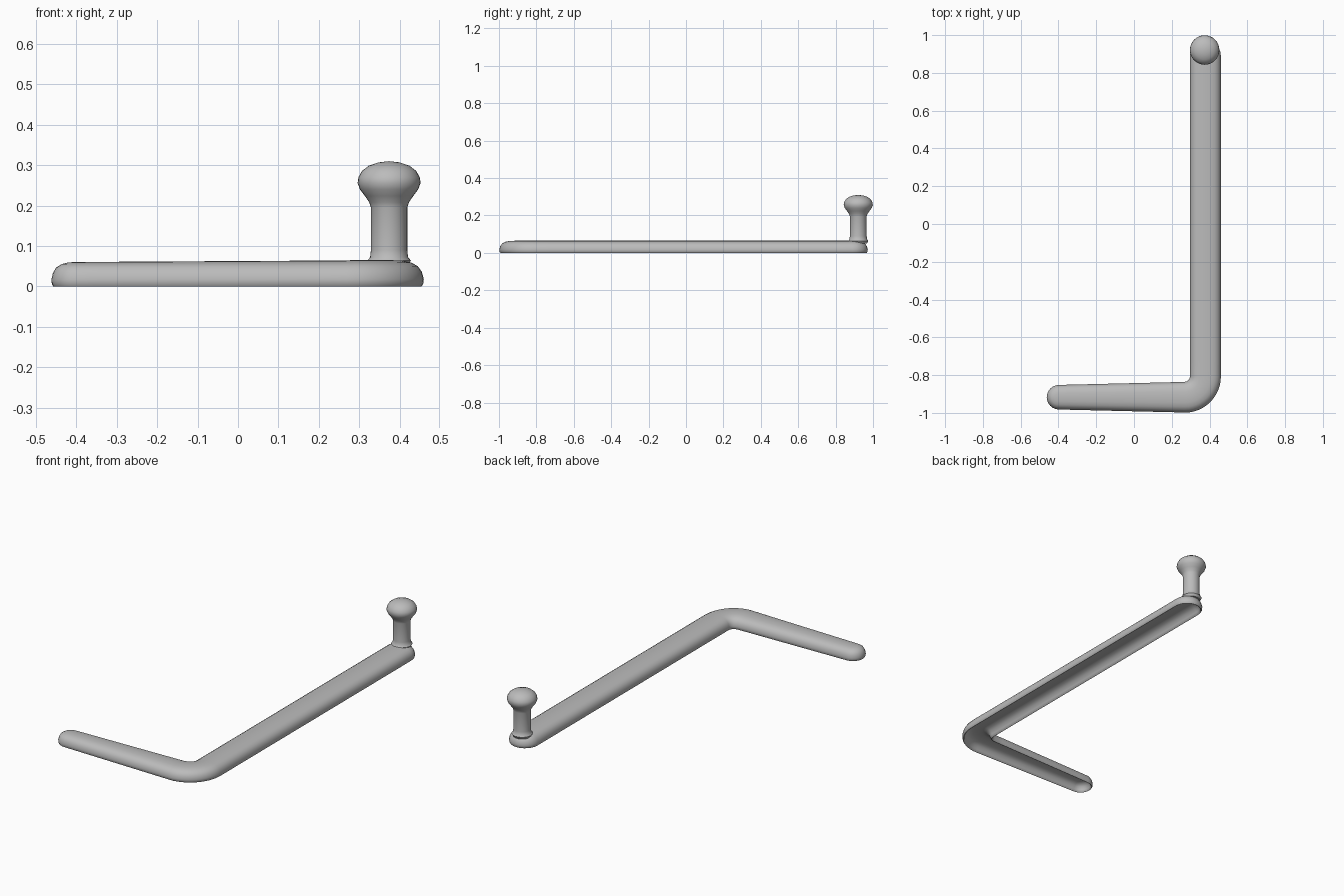
import bpy, bmesh
from math import sin, cos, pi
from mathutils import Vector

cube = bpy.data.objects.get("Cube")
if cube:
    bpy.data.objects.remove(cube, do_unlink=True)

grey = bpy.data.materials.new("plain grey")
grey.use_nodes = True
grey.diffuse_color = (0.5, 0.5, 0.5, 1)
grey.node_tree.nodes["Principled BSDF"].inputs["Base Color"].default_value = (0.5, 0.5, 0.5, 1)


def finish(name, bm):
    bmesh.ops.remove_doubles(bm, verts=bm.verts[:], dist=0.00002)
    bmesh.ops.recalc_face_normals(bm, faces=bm.faces[:])
    mesh = bpy.data.meshes.new(name)
    bm.to_mesh(mesh)
    bm.free()
    mesh.materials.append(grey)
    obj = bpy.data.objects.new(name, mesh)
    bpy.context.collection.objects.link(obj)
    bpy.ops.object.select_all(action='DESELECT')
    obj.select_set(True)
    bpy.context.view_layer.objects.active = obj
    bpy.ops.object.shade_smooth_by_angle(angle=pi / 3)


def bridge(bm, rings):
    for a, b in zip(rings, rings[1:]):
        n = len(a)
        for i in range(n):
            j = (i + 1) % n
            bm.faces.new((a[i], a[j], b[j], b[i]))


# Centre line of the bent arm: position, direction angle, half width, height scale
X, Y, START, END, BEND = 0.378, -0.917, -0.397, 0.89, 0.11
path = []
for i in range(13):
    t = i / 12
    path.append((START + (X - BEND - START) * t, Y, 0, 0.065 + 0.016 * t, 0.93 + 0.06 * t))
for i in range(1, 13):
    a = pi / 2 * i / 12
    path.append((X - BEND + BEND * sin(a), Y + BEND - BEND * cos(a), a, 0.082, 1))
for i in range(1, 21):
    path.append((X, Y + BEND + (END - Y - BEND) * i / 20, pi / 2, 0.082, 1))


# Closed outline around the centre line at a fraction k of the half width
def outline(bm, k, z):
    ring = []

    def add(station, turn):
        x, y, a, w, s = station
        ring.append(bm.verts.new((x + k * w * cos(a + turn), y + k * w * sin(a + turn), z * s)))

    for st in path:
        add(st, -pi / 2)
    for i in range(1, 12):
        add(path[-1], -pi / 2 + pi * i / 12)
    for st in reversed(path):
        add(st, pi / 2)
    for i in range(1, 12):
        add(path[0], pi / 2 + pi * i / 12)
    return ring


# Arm: domed outside, narrow rim, hollow groove underneath
section = [(0, 0.065), (0.35, 0.064), (0.62, 0.059), (0.82, 0.05), (0.94, 0.036),
           (1, 0.018), (0.98, 0.006), (0.93, 0), (0.87, 0.002), (0.82, 0.014),
           (0.72, 0.03), (0.55, 0.041), (0.3, 0.046), (0, 0.047)]
bm = bmesh.new()
bridge(bm, [outline(bm, k, z) for k, z in section])
finish("bent_arm", bm)

# Upright post with a mushroom knob, turned about its own axis
profile = [(0, 0.05), (0.046, 0.05), (0.054, 0.064), (0.047, 0.072), (0.045, 0.09),
           (0.045, 0.195), (0.049, 0.208), (0.06, 0.224), (0.072, 0.24), (0.078, 0.256),
           (0.076, 0.27), (0.067, 0.286), (0.05, 0.299), (0.026, 0.307), (0, 0.31)]
bm = bmesh.new()
rings = []
for r, z in profile:
    rings.append([bm.verts.new((0.374 + r * cos(2 * pi * i / 32),
                                0.921 + r * sin(2 * pi * i / 32), z)) for i in range(32)])
bridge(bm, rings)
finish("knob_post", bm)
